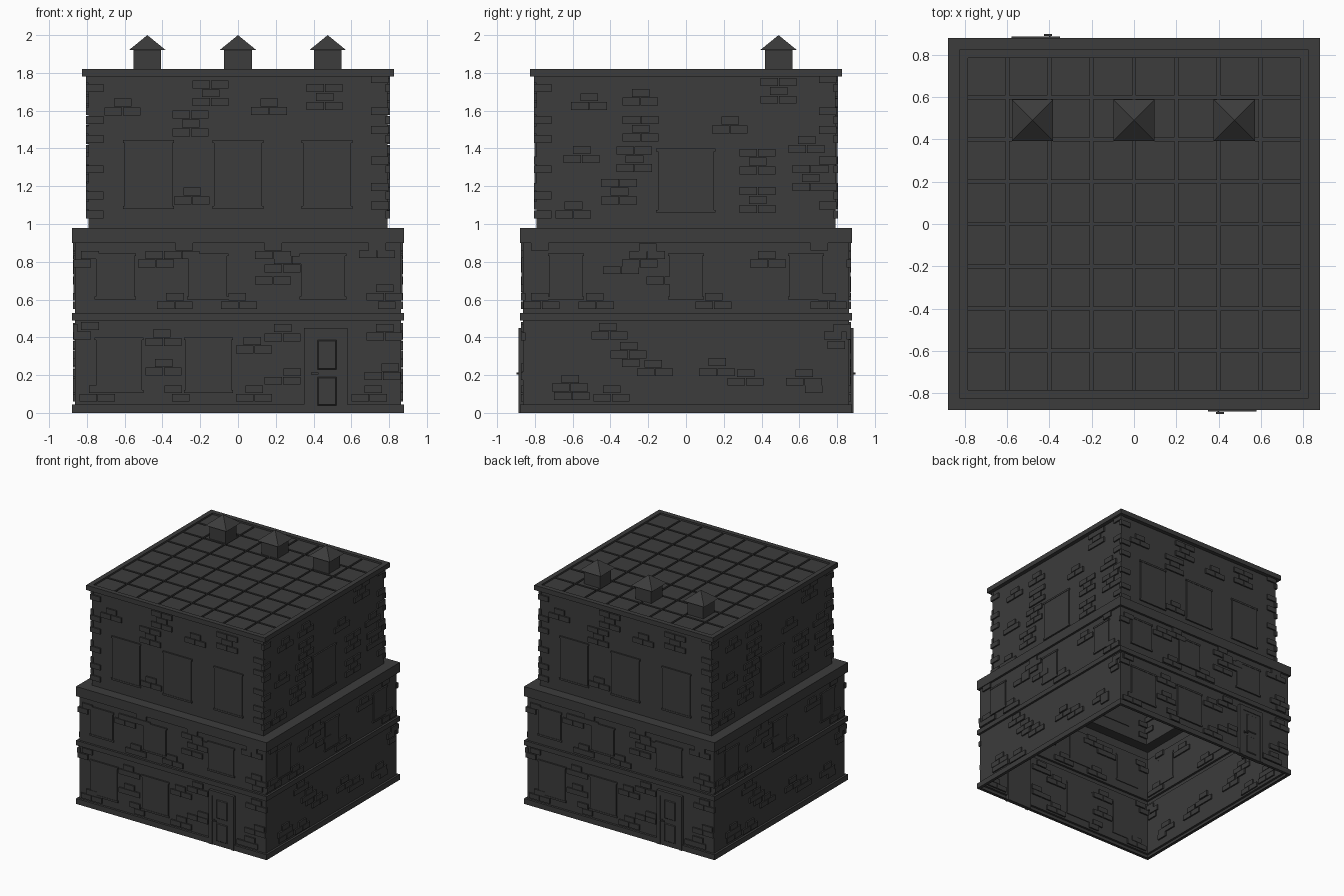
import bpy, bmesh, math, random
from mathutils import Matrix, Vector

if "Cube" in bpy.data.objects:
    bpy.data.objects.remove(bpy.data.objects["Cube"])

random.seed(7)
LOW, HIGH, T = 0.862, 0.792, 0.012   # wall half-widths and relief depth
mat = bpy.data.materials.new("charcoal")
mat.diffuse_color = (0.045, 0.045, 0.045, 1)
mat.use_nodes = True
mat.node_tree.nodes["Principled BSDF"].inputs["Base Color"].default_value = mat.diffuse_color


def finish(name, bm):
    bmesh.ops.recalc_face_normals(bm, faces=bm.faces)
    me = bpy.data.meshes.new(name)
    bm.to_mesh(me)
    bm.free()
    me.materials.append(mat)
    ob = bpy.data.objects.new(name, me)
    bpy.context.collection.objects.link(ob)
    return ob


def box(bm, lo, hi, rot=0):
    lo, hi = Vector(lo), Vector(hi)
    m = (Matrix.Rotation(rot * math.pi / 2, 4, 'Z') @ Matrix.Translation((lo + hi) / 2)
         @ Matrix.Diagonal((*(hi - lo), 1)))
    return bmesh.ops.create_cube(bm, size=1, matrix=m)['verts']


def relief(bm, side, u0, u1, z0, z1, d0, d1):
    # box on a wall: u runs along the wall, d is distance out from the centre
    return box(bm, (u0, -d1, z0), (u1, -d0, z1), side)


# hollow shell: stepped profile swept round a square, open below
profile = [(.855, 0), (.88, 0), (.88, .045), (LOW, .045), (LOW, .49), (.88, .49), (.88, .53),
           (LOW, .53), (LOW, .90), (.88, .90), (.88, .98), (HIGH, .98), (HIGH, 1.78),
           (.825, 1.78), (.825, 1.82), (.785, 1.82), (.785, 1.79)]
bm = bmesh.new()
rings = [[bm.verts.new((sx * r, sy * r, z)) for sx, sy in ((-1, -1), (1, -1), (1, 1), (-1, 1))]
         for r, z in profile]
for a, b in zip(rings, rings[1:]):
    for i in range(4):
        j = (i + 1) % 4
        bm.faces.new((a[i], a[j], b[j], b[i]))
bm.faces.new(rings[-1])
finish("wall_shell", bm)

# roof tiles separated by grooves
bm = bmesh.new()
edges = [-.793, -.6, -.4, -.2, 0, .2, .4, .6, .793]
for x0, x1 in zip(edges, edges[1:]):
    for y0, y1 in zip(edges, edges[1:]):
        box(bm, (x0 + .008, y0 + .008, 1.785), (x1 - .008, y1 - .008, 1.806))
finish("roof_tiles", bm)

# roof vents with pyramid caps
for n, x in enumerate((-.48, 0, .475)):
    bm = bmesh.new()
    box(bm, (x - .073, .417, 1.79), (x + .073, .563, 1.925))
    bmesh.ops.create_cone(bm, cap_ends=True, segments=4, radius1=.098 * math.sqrt(2), radius2=0,
                          depth=.08, matrix=Matrix.Translation((x, .49, 1.96))
                          @ Matrix.Rotation(math.pi / 4, 4, 'Z'))
    finish(f"roof_vent_{n + 1}", bm)

# windows: (centre, width, bottom, top, wall) for front and right; repeated on the opposite side
windows = {
    0: [(-.475, .27, 1.08, 1.445, HIGH), (0, .27, 1.08, 1.445, HIGH), (.47, .27, 1.08, 1.445, HIGH),
        (-.65, .22, .6, .845, LOW), (-.16, .22, .6, .845, LOW), (.45, .25, .6, .845, LOW),
        (-.63, .26, .105, .4, LOW), (-.157, .26, .105, .4, LOW)],
    1: [(0, .315, 1.06, 1.4, HIGH)] + [(u, .19, .6, .845, LOW) for u in (-.635, 0, .635)],
}
bm = bmesh.new()
for side in range(4):
    for u, w, z0, z1, d in windows[side % 2]:
        h = w / 2
        relief(bm, side, u - h + .008, u + h - .008, z0 + .015, z1 - .015, d - .006, d + .009)
        for z in (z0, z1 - .015):
            relief(bm, side, u - h, u + h, z, z + .015, d - .006, d + T)
finish("windows", bm)

# doors on front and back
for side, name in ((0, "front_door"), (2, "back_door")):
    bm = bmesh.new()
    relief(bm, side, .38, .56, 0, .42, .85, .881)
    for u0, u1, z0, z1 in ((.35, .38, 0, .45), (.56, .58, 0, .45), (.38, .56, .41, .45)):
        relief(bm, side, u0, u1, z0, z1, .85, .886)
    for z0, z1 in ((.03, .2), (.22, .395)):
        vs = relief(bm, side, .41, .53, z0, z1, .87, .887)
        # taper the outer face into a raised panel
        n = Matrix.Rotation(side * math.pi / 2, 3, 'Z') @ Vector((0, -1, 0))
        c = sum((v.co for v in vs), Vector()) / 8
        for v in vs:
            if (v.co - c).dot(n) > 0:
                v.co.x += .015 * (1 if v.co.x < c.x else -1)
                v.co.z += .015 * (1 if v.co.z < c.z else -1)
    relief(bm, side, .395, .403, .202, .214, .88, .897)
    relief(bm, side, .387, .425, .203, .213, .89, .898)
    finish(name, bm)

# brick rows on the lower walls: (left edge, centre height, count)
front_rows = [
    (-.49, .835, 3), (-.53, .79, 2), (-.33, .88, 1), (-.83, .835, 1), (-.87, .79, 1),
    (.14, .88, 1), (.09, .835, 2), (.19, .81, 2), (.14, .765, 2), (.09, .70, 2),
    (-.38, .615, 1), (-.43, .57, 2), (-.05, .615, 1), (-.09, .57, 2), (.73, .66, 1),
    (.68, .615, 2), (.74, .57, 1), (.64, .84, 2), (.69, .88, 1), (-.83, .46, 1), (-.87, .41, 1),
    (-.45, .42, 1), (-.49, .375, 2), (-.44, .265, 1), (-.49, .22, 2), (.19, .45, 1),
    (.14, .40, 2), (.03, .38, 1), (-.01, .335, 2), (.73, .45, 1), (.68, .405, 2),
    (.76, .24, 1), (.67, .195, 2), (.24, .215, 1), (.14, .17, 2), (.04, .125, 1), (-.01, .08, 2),
    (-.39, .125, 1), (-.35, .08, 1), (-.79, .125, 1), (-.84, .08, 2), (.67, .125, 1), (.60, .08, 2)]
right_rows = [
    (-.25, .875, 1), (-.30, .835, 2), (-.34, .79, 2), (-.44, .755, 2), (-.21, .70, 2),
    (.38, .835, 1), (.34, .79, 2), (.10, .615, 1), (.05, .57, 2), (-.53, .615, 1), (-.57, .57, 2),
    (-.82, .615, 1), (-.86, .57, 2), (.70, .615, 1), (.66, .57, 2), (-.46, .455, 1), (-.5, .41, 2),
    (-.35, .355, 1), (-.40, .31, 2), (-.34, .265, 1), (-.22, .26, 1), (-.26, .215, 2),
    (.12, .27, 1), (.07, .215, 2), (.27, .21, 1), (.22, .165, 2), (.58, .21, 1), (.53, .165, 2),
    (.78, .45, 1), (.73, .41, 1), (-.66, .18, 1), (-.71, .135, 2), (-.70, .09, 2),
    (-.44, .125, 1), (-.49, .08, 2), (.75, .36, 1), (.63, .125, 1), (.66, .88, 1), (-.82, .88, 1)]


def upper_rows(side):
    # seeded clusters on the top storey, kept clear of the windows
    rows, placed = [], []
    for _ in range(400):
        u, z = random.uniform(-.78, .58), random.uniform(1.03, 1.66)
        rect = (u, u + .2, z - .03, z + .12)
        clear = all(rect[1] < c - w / 2 or rect[0] > c + w / 2 or rect[3] < a or rect[2] > b
                    for c, w, a, b, d in windows[side] if d == HIGH)
        if clear and all(abs(u - p) > .24 or abs(z - q) > .16 for p, q in placed) and len(placed) < 16:
            placed.append((u, z))
            rows += [(u, z, 2), (u + .05, z + .047, 1)]
            if random.random() < .5:
                rows.append((u, z + .094, 2))
    # alternating corner bricks
    for z in (1.05, 1.15, 1.29, 1.45, 1.55, 1.72):
        rows += [(-HIGH - T, z, 1), (HIGH + T - .1, z + .047, 1)]
    return rows


upper = [upper_rows(0), upper_rows(1)]
bm = bmesh.new()
for side in range(4):
    for rows, d in ((front_rows if side % 2 == 0 else right_rows, LOW), (upper[side % 2], HIGH)):
        for u, z, count in rows:
            for i in range(count):
                a = u + i * .097
                relief(bm, side, a, min(a + .093, d + T), z - .021, z + .021, d - T, d + T)
finish("bricks", bm)
